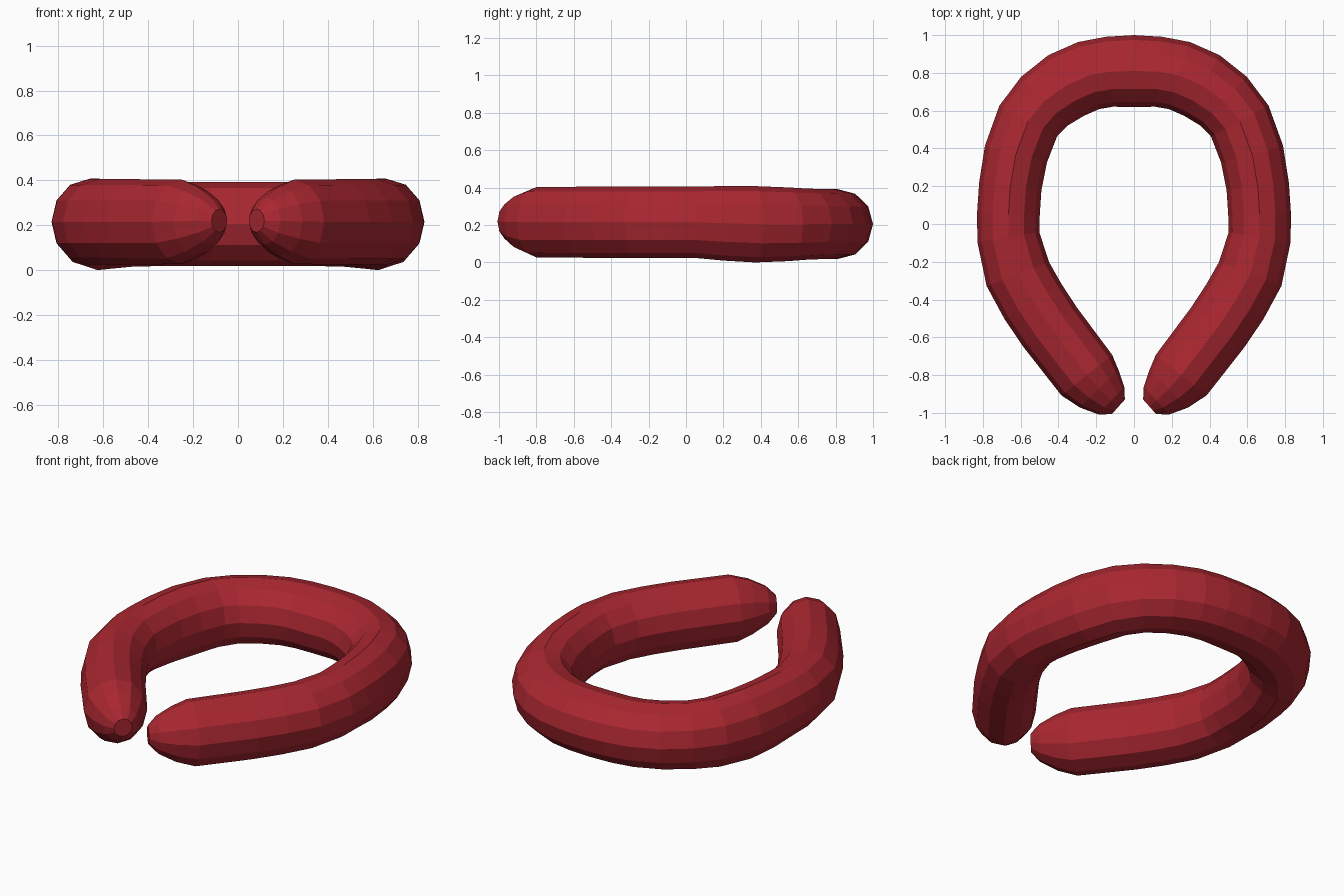
import bpy, bmesh, math
from mathutils import Vector

SIDES = 12
# Right half of the centre line, back to front: x, y, z, radius in plan, radius in height
half = [
    (0.00, 0.810, 0.205, 0.190, 0.187), (0.13, 0.806, 0.205, 0.186, 0.187),
    (0.24, 0.786, 0.205, 0.186, 0.187), (0.36, 0.733, 0.205, 0.186, 0.187),
    (0.475, 0.650, 0.205, 0.178, 0.190), (0.56, 0.545, 0.204, 0.173, 0.197),
    (0.625, 0.370, 0.204, 0.170, 0.204), (0.655, 0.200, 0.209, 0.166, 0.199),
    (0.665, 0.050, 0.215, 0.166, 0.191), (0.665, -0.070, 0.215, 0.166, 0.190),
    (0.615, -0.265, 0.215, 0.177, 0.190), (0.535, -0.410, 0.215, 0.177, 0.190),
    (0.445, -0.545, 0.215, 0.176, 0.190), (0.250, -0.800, 0.215, 0.172, 0.188),
    (0.185, -0.872, 0.217, 0.143, 0.155), (0.120, -0.935, 0.219, 0.100, 0.105),
    (0.083, -0.968, 0.220, 0.052, 0.052),
]
path = [(-x, *rest) for x, *rest in reversed(half[1:])] + half

# Sweep a twelve-sided ring along the path
bm = bmesh.new()
rings = []
for i, (x, y, z, rp, rz) in enumerate(path):
    a, b = path[max(i - 1, 0)], path[min(i + 1, len(path) - 1)]
    t = Vector((b[0] - a[0], b[1] - a[1])).normalized()
    nx, ny = -t.y, t.x
    ring = []
    for k in range(SIDES):
        ang = 2 * math.pi * k / SIDES
        c, s = math.cos(ang) * rp, math.sin(ang) * rz
        ring.append(bm.verts.new((x + nx * c, y + ny * c, z + s)))
    rings.append(ring)
for r0, r1 in zip(rings, rings[1:]):
    for k in range(SIDES):
        j = (k + 1) % SIDES
        bm.faces.new((r0[k], r0[j], r1[j], r1[k]))

# Small flat tips
bm.faces.new(rings[0])
bm.faces.new(rings[-1])
bmesh.ops.recalc_face_normals(bm, faces=bm.faces)

mesh = bpy.data.meshes.new("curved_sausage")
bm.to_mesh(mesh)
bm.free()
obj = bpy.data.objects.new("curved_sausage", mesh)
bpy.context.collection.objects.link(obj)

# Deep red skin
mat = bpy.data.materials.new("red_skin")
mat.diffuse_color = (0.40, 0.02, 0.03, 1)
mesh.materials.append(mat)
